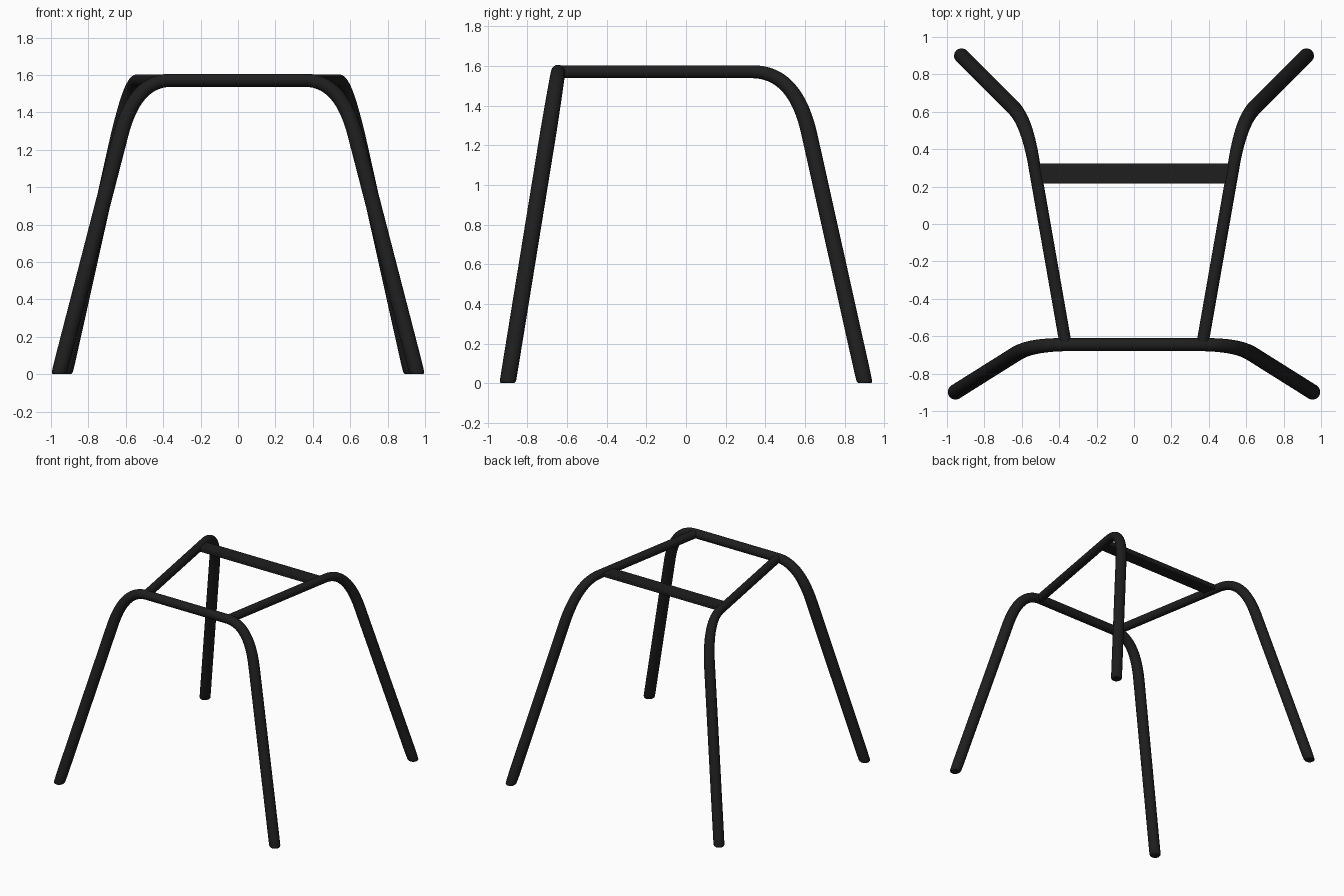
import bpy, bmesh, math
from mathutils import Vector

if "Cube" in bpy.data.objects:
    bpy.data.objects.remove(bpy.data.objects["Cube"])

SIDES = 24
TOP = 1.571

black = bpy.data.materials.new("black_metal")
black.diffuse_color = (0.013, 0.013, 0.013, 1)
black.use_nodes = True
black.node_tree.nodes["Principled BSDF"].inputs["Base Color"].default_value = black.diffuse_color


def finish(name, bm):
    bmesh.ops.recalc_face_normals(bm, faces=bm.faces[:])
    mesh = bpy.data.meshes.new(name)
    bm.to_mesh(mesh)
    bm.free()
    obj = bpy.data.objects.new(name, mesh)
    bpy.context.collection.objects.link(obj)
    mesh.materials.append(black)
    bpy.ops.object.select_all(action='DESELECT')
    obj.select_set(True)
    bpy.context.view_layer.objects.active = obj
    bpy.ops.object.shade_smooth_by_angle(angle=math.radians(40))
    return obj


def bent_tube(name, foot, corner, end, leg_cut, bar_cut, r_leg, r_bar, cap_end):
    """Leg from foot to corner, rounded corner, then a bar to end; mirrored in x."""
    foot, corner, end = Vector(foot), Vector(corner), Vector(end)
    leg, bar = (corner - foot).normalized(), (end - corner).normalized()
    normal = leg.cross(bar).normalized()
    up = Vector((0, 0, 1))
    a, b = corner - leg * leg_cut, corner + bar * bar_cut

    # rings: position, direction, radius (the foot is cut level with the floor)
    rings = [(foot, up, r_leg * 0.8), (foot + leg * 0.006, up, r_leg * 0.95),
             (foot + leg * 0.015, up, r_leg), (foot + leg * 0.08, leg, r_leg)]
    steps = 14
    for i in range(steps + 1):
        t = i / steps
        p = a * (1 - t) ** 2 + corner * 2 * t * (1 - t) + b * t ** 2
        d = ((corner - a) * (1 - t) + (b - corner) * t).normalized()
        rings.append((p, d, r_leg + (r_bar - r_leg) * t))
    rings.append((end, bar, r_bar))

    bm = bmesh.new()
    loops = []
    for p, d, r in rings:
        u = normal.cross(d).normalized()
        v = d.cross(u)
        loops.append([bm.verts.new(p + (u * math.cos(k) + v * math.sin(k)) * r)
                      for k in (2 * math.pi * i / SIDES for i in range(SIDES))])
    for lo, hi in zip(loops, loops[1:]):
        for i in range(SIDES):
            j = (i + 1) % SIDES
            bm.faces.new((lo[i], lo[j], hi[j], hi[i]))
    bm.faces.new(loops[0])
    if cap_end:
        bm.faces.new(loops[-1])
    obj = finish(name, bm)
    obj.modifiers.new("mirror", 'MIRROR').use_axis[0] = True
    return obj


# Front legs joined by the front bar
bent_tube("front_leg_frame", (-0.958, -0.9, 0), (-0.552, -0.645, TOP), (0, -0.645, TOP),
          0.31, 0.19, 0.041, 0.035, False)

# Side rails bending down into the back legs
bent_tube("side_rail_back_legs", (-0.925, 0.902, 0), (-0.575, 0.552, TOP), (-0.366, -0.64, TOP),
          0.33, 0.22, 0.04, 0.0325, True)

# Flat cross bar between the side rails
bm = bmesh.new()
bmesh.ops.create_cube(bm, size=1)
for v in bm.verts:
    v.co = (v.co.x * 1.07, v.co.y * 0.108 + 0.27, v.co.z * 0.036 + TOP)
bar = finish("back_cross_bar", bm)
bev = bar.modifiers.new("bevel", 'BEVEL')
bev.width = 0.006
bev.segments = 2
